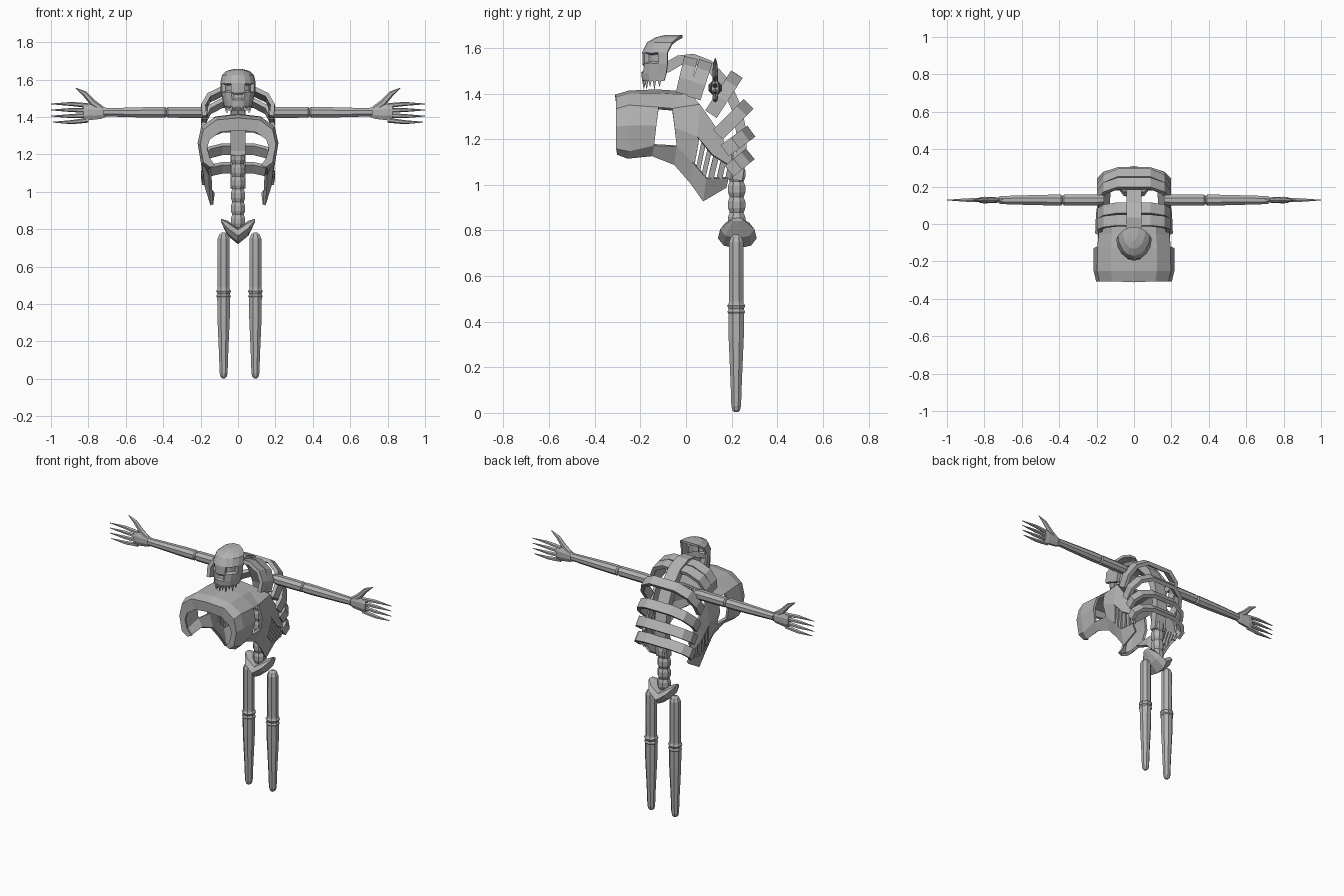
import bpy, bmesh, math
from mathutils import Vector as V

cube = bpy.data.objects.get("Cube")
if cube:
    bpy.data.objects.remove(cube, do_unlink=True)

bone = bpy.data.materials.new("bone_grey")
bone.use_nodes = True
GREY = (0.45, 0.45, 0.45, 1)
bone.diffuse_color = GREY
bone.node_tree.nodes["Principled BSDF"].inputs["Base Color"].default_value = GREY


def finish(name, bm, thickness=0):
    """Turn a bmesh into a named, flat-shaded object."""
    bmesh.ops.recalc_face_normals(bm, faces=bm.faces)
    mesh = bpy.data.meshes.new(name)
    bm.to_mesh(mesh)
    bm.free()
    obj = bpy.data.objects.new(name, mesh)
    bpy.context.collection.objects.link(obj)
    mesh.materials.append(bone)
    if thickness:
        mod = obj.modifiers.new("thickness", "SOLIDIFY")
        mod.thickness = thickness
        mod.offset = 0
    return obj


def loft(name, rings):
    """Skin a list of closed rings and cap both ends."""
    bm = bmesh.new()
    loops = [[bm.verts.new(p) for p in ring] for ring in rings]
    n = len(loops[0])
    for a, b in zip(loops, loops[1:]):
        for i in range(n):
            k = (i + 1) % n
            bm.faces.new((a[i], a[k], b[k], b[i]))
    bm.faces.new(loops[0])
    bm.faces.new(loops[-1])
    return finish(name, bm)


def tube(name, points, radii, sides=8, flat=1.0):
    """Round bar; flat squashes it along y for limbs."""
    points = [V(p) for p in points]
    axis = (points[-1] - points[0]).normalized()
    u = V((0, 1, 0)) if abs(axis.y) < 0.9 else V((1, 0, 0))
    v = axis.cross(u).normalized()
    angles = [math.tau * (i + 0.5) / sides for i in range(sides)]
    return loft(name, [[p + r * (u * flat * math.cos(a) + v * math.sin(a)) for a in angles]
                       for p, r in zip(points, radii)])


def strip(name, points, across, width, thick):
    """Flat rectangular band following a path."""
    points = [V(p) for p in points]
    w = V(across).normalized() * width / 2
    rings = []
    for i, p in enumerate(points):
        tangent = points[min(i + 1, len(points) - 1)] - points[max(i - 1, 0)]
        t = tangent.cross(w).normalized() * thick / 2
        rings.append([p + w + t, p - w + t, p - w - t, p + w - t])
    return loft(name, rings)


# Skull: open-backed mask of half rings (height, front, back, half width)
skull_rings = [(1.455, -.185, -.095, .068), (1.49, -.19, -.085, .075), (1.53, -.185, -.08, .085),
               (1.58, -.185, -.08, .088), (1.62, -.165, -.06, .08),
               (1.64, -.13, -.035, .058), (1.65, -.09, -.015, .02)]
COLS = 9
bm = bmesh.new()
grid = []
for z, front, back, half in skull_rings:
    row = []
    for i in range(COLS):
        a = math.pi * (i / (COLS - 1) - 0.5)
        row.append(bm.verts.new((half * math.sin(a), back + (front - back) * math.cos(a), z)))
    grid.append(row)
faces = {}
for j in range(len(grid) - 1):
    for i in range(COLS - 1):
        faces[j, i] = bm.faces.new((grid[j][i], grid[j][i + 1], grid[j + 1][i + 1], grid[j + 1][i]))
bm.faces.new(grid[-1])
bm.normal_update()
for cols in ((1, 2), (5, 6)):
    bmesh.ops.inset_region(bm, faces=[faces[2, c] for c in cols], thickness=0.008, depth=-0.016)
bmesh.ops.inset_region(bm, faces=[faces[1, 3], faces[1, 4]], thickness=0.009, depth=-0.008)
finish("skull", bm, 0.014)

# Teeth along the jaw edge
for i in range(11):
    a = math.pi * (i / 10 - 0.5) * 0.85
    x, y = .067 * math.sin(a), -.095 - .09 * math.cos(a)
    length = .042 if i % 2 else .03
    tube("tooth", [(x, y, 1.46), (x, y, 1.46 - length)], [.011, .001], 4)

# Chest hood: rows run from the crest down one side, sections run front to back
row_x = (0, .12, .19, .208, .19, .155)
sections = [
    (.8, [(-.295, 1.33), (-.295, 1.32), (-.295, 1.28), (-.295, 1.235), (-.295, 1.18), (-.29, 1.14)]),
    (.95, [(-.305, 1.39), (-.30, 1.38), (-.30, 1.33), (-.30, 1.255), (-.30, 1.16), (-.295, 1.135)]),
    (1, [(-.25, 1.405), (-.25, 1.393), (-.25, 1.345), (-.25, 1.26), (-.25, 1.15), (-.255, 1.12)]),
    (1, [(-.13, 1.41), (-.13, 1.395), (-.12, 1.335), (-.13, 1.26), (-.14, 1.175), (-.15, 1.13)]),
    (.96, [(-.05, 1.405), (-.05, 1.39), (-.06, 1.33), (-.05, 1.25), (-.04, 1.17), (-.05, 1.09)]),
    (.94, [(.02, 1.40), (.02, 1.39), (.06, 1.35), (.05, 1.21), (.03, 1.10), (.02, 1.01)]),
    (.9, [None, None, (.13, 1.25), (.115, 1.13), (.09, 1.03), (.075, .93)]),
    (.85, [None, None, (.20, 1.13), (.195, 1.08), (.185, 1.03), (.175, .99)]),
]


def hood_point(s, r, side):
    y, z = sections[s][1][r]
    return V((side * row_x[r] * sections[s][0], y, z))


bm = bmesh.new()
for side in (-1, 1):
    for s in range(len(sections) - 1):
        for r in range(5):
            window = s == 3 and r in (2, 3)
            slits = s >= 5 and r == 3
            missing = sections[s + 1][1][r] is None
            if not (window or slits or missing):
                corners = [(s, r), (s + 1, r), (s + 1, r + 1), (s, r + 1)]
                bm.faces.new([bm.verts.new(hood_point(a, b, side)) for a, b in corners])
bmesh.ops.remove_doubles(bm, verts=bm.verts, dist=0.0005)
finish("chest_hood", bm, 0.016)

# Slit bars in the rear flanks of the hood
for side in (-1, 1):
    top = [hood_point(s, 3, side) for s in (5, 6, 7)]
    low = [hood_point(s, 4, side) for s in (5, 6, 7)]
    for k in range(6):
        f = k / 5 * 2
        i = min(int(f), 1)
        a, b = top[i].lerp(top[i + 1], f - i), low[i].lerp(low[i + 1], f - i)
        strip("hood_bar", [a, b], top[i + 1] - top[i], .026, .016)

# Spine: neck, curved back and lumbar column
strip("upper_spine", [(0, y, z) for y, z in
      [(-.09, 1.51), (-.03, 1.545), (.03, 1.552), (.10, 1.525), (.172, 1.445), (.222, 1.335),
       (.245, 1.22), (.24, 1.12), (.225, 1.02)]], (1, 0, 0), .08, .045)
heights, radii = [], []
for k in range(6):
    base = .81 + k * .068
    heights += [base, base + .02, base + .048]
    radii += [.033, .041, .041]
tube("lumbar_spine", [(0, .222, z) for z in heights], radii)

# Ribs: tilted arcs from the spine out to the hood
ribs = [((.02, 1.55), (-.015, 1.40)), ((.085, 1.535), (.035, 1.38)), ((.22, 1.48), (.11, 1.31)),
        ((.27, 1.35), (.14, 1.22)), ((.28, 1.23), (.17, 1.15)), ((.275, 1.13), (.19, 1.06))]
arc = [(0, .03), (.085, .03), (.155, .25), (.185, .6), (.18, 1)]
for (y0, z0), (y1, z1) in ribs:
    dy, dz = y1 - y0, z1 - z0
    for side in (-1, 1):
        path = [(side * x, y0 + f * dy, z0 + f * dz) for x, f in arc]
        strip("rib", path, (0, -dz, dy), .06, .024)

# Pelvis: bowl with two raised wings
rings = []
for x, z, ry, rz in [(-.092, .848, .025, .008), (-.055, .805, .075, .04), (0, .765, .085, .045),
                     (.055, .805, .075, .04), (.092, .848, .025, .008)]:
    rings.append([(x, .225 + ry * math.cos(a), z + rz * math.sin(a))
                  for a in [math.tau * i / 8 for i in range(8)]])
loft("pelvis", rings)

# Legs: thigh and shin with a knee collar
for x in (-.077, .093):
    tube("thigh", [(x, .22, z) for z in (.465, .49, .62, .75, .772, .782)],
         [.038, .034, .035, .034, .024, .01])
    tube("knee", [(x, .22, z) for z in (.43, .442, .455, .47, .482)],
         [.034, .042, .036, .043, .034])
    tube("shin", [(x, .22, z) for z in (.45, .33, .14, .03, .012, .003)],
         [.037, .036, .027, .023, .018, .008])

# Arms, hands, fingers and thumbs
AY, AZ = .128, 1.425
for side in (-1, 1):
    def along(*xs):
        return [(side * x, AY, AZ) for x in xs]
    tube("upper_arm", along(.16, .20, .375, .382), [.026, .032, .031, .022])
    tube("forearm", along(.382, .39, .45, .60, .72), [.024, .031, .031, .027, .023])
    tube("hand", along(.70, .735, .80, .825), [.024, .038, .046, .04], 8, .42)
    for k in range(4):
        z = AZ + .036 - .026 * k
        spread = AZ + (z - AZ) * 1.25
        tip = .99 if k == 3 else 1
        tube("finger", [(side * .80, AY, z), (side * .89, AY, spread), (side * tip, AY, spread)],
             [.013, .011, .002], 6)
    tube("thumb", [(side * .725, AY, 1.44), (side * .775, AY, 1.475), (side * .82, AY, 1.525),
                   (side * .868, AY, 1.555)], [.016, .018, .014, .002], 6, .8)
